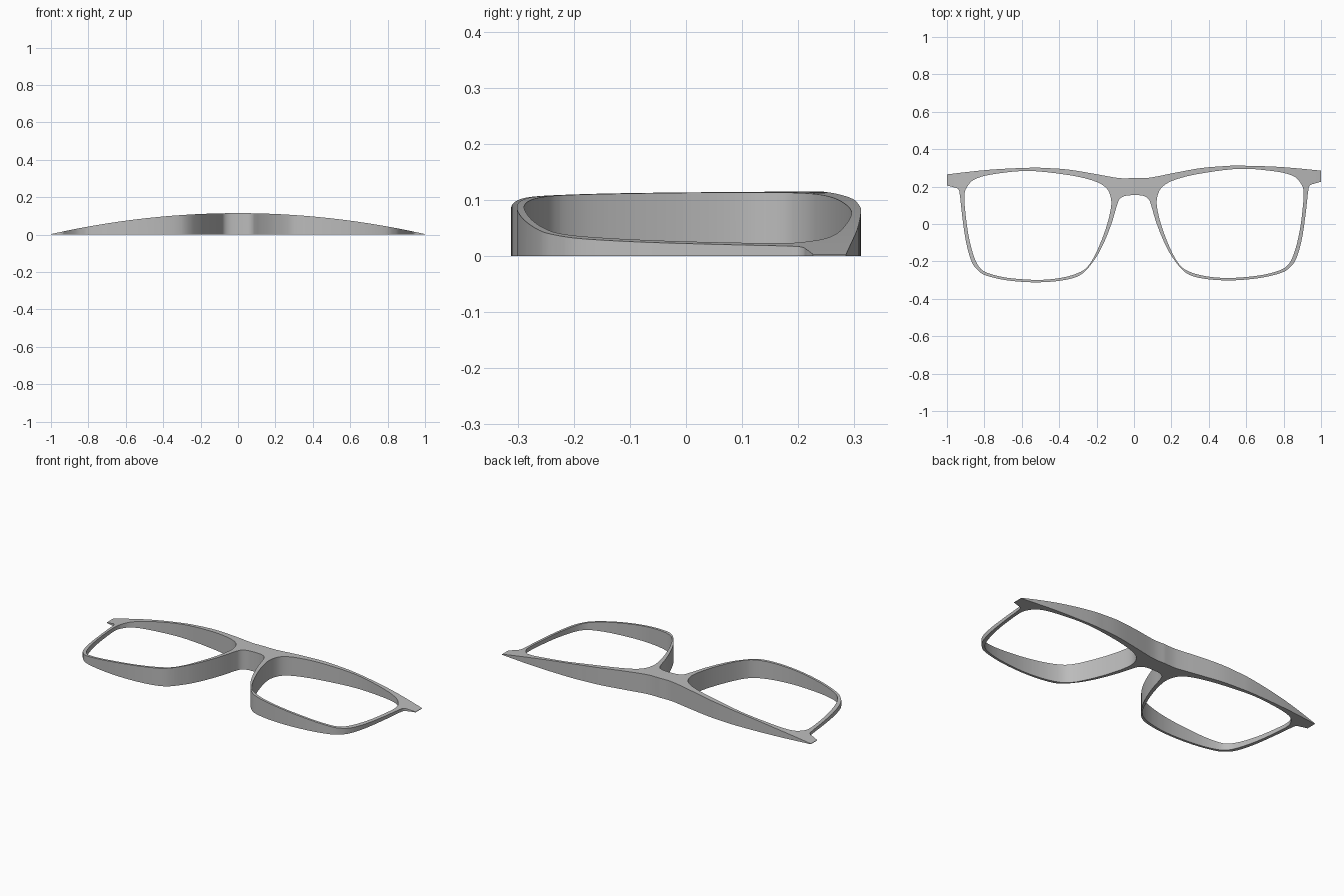
import bpy
import bmesh
from mathutils import Vector

if "Cube" in bpy.data.objects:
    bpy.data.objects.remove(bpy.data.objects["Cube"])

TILT = 0.01      # slight skew of the whole front
CROWN = 0.115    # height at the bridge


def spline(pts, closed=False, steps=5):
    """Smooth curve through the points."""
    p = [Vector(q) for q in pts]
    n = len(p)
    out = []
    for i in range(n if closed else n - 1):
        if closed:
            a, b, c, d = (p[(i + k) % n] for k in (-1, 0, 1, 2))
        else:
            a, b, c, d = (p[min(max(i + k, 0), n - 1)] for k in (-1, 0, 1, 2))
        for s in range(steps):
            t = s / steps
            out.append(0.5 * (2 * b + (c - a) * t + (2 * a - 5 * b + 4 * c - d) * t ** 2
                              + (3 * b - a - 3 * c + d) * t ** 3))
    if not closed:
        out.append(p[-1])
    return out


# Right half of the outline: brow, then hinge tab, rim and nose arch
brow = [(0, .251), (.08, .251), (.217, .276), (.35, .299), (.46, .308), (.56, .311),
        (.78, .302), (1, .28)]
rim = [(1, .221), (.965, .211), (.94, .201), (.931, .168), (.917, .044), (.897, -.087),
       (.868, -.188), (.833, -.236), (.785, -.265), (.67, -.291), (.52, -.302), (.377, -.292),
       (.28, -.261), (.21, -.182), (.163, -.098), (.12, .009), (.093, .099), (.077, .138),
       (.045, .156), (0, .159)]
# Right lens opening
lens = [(.564, .294), (.35, .270), (.217, .238), (.152, .202), (.126, .154), (.123, .095),
        (.147, -.007), (.19, -.12), (.233, -.201), (.281, -.246), (.377, -.277), (.51, -.289),
        (.671, -.277), (.778, -.251), (.826, -.219), (.858, -.154), (.885, -.046),
        (.901, .071), (.907, .167), (.89, .216), (.848, .254), (.75, .279)]


def mirror(pts):
    return [Vector((-q.x, q.y)) for q in reversed(pts)]


half = spline(brow) + spline(rim)
outline = half + mirror(half)[1:-1]
opening = spline(lens, closed=True)
loops = [outline, opening, mirror(opening)]

# Flat plate with two openings
bm = bmesh.new()
for loop in loops:
    vs = [bm.verts.new((q.x, q.y + TILT * q.x, 0)) for q in loop]
    for i, v in enumerate(vs):
        bm.edges.new((v, vs[(i + 1) % len(vs)]))
bmesh.ops.triangle_fill(bm, use_beauty=True, use_dissolve=False, edges=bm.edges[:])

# Strips across the width so the top can bend evenly
for k in range(-19, 20):
    bmesh.ops.bisect_plane(bm, geom=bm.verts[:] + bm.edges[:] + bm.faces[:], dist=1e-5,
                           plane_co=(k * .05, 0, 0), plane_no=(1, 0, 0))

# Centre front to back, then raise the bowed top face
ys = [v.co.y for v in bm.verts]
mid = (min(ys) + max(ys)) / 2
for v in bm.verts:
    v.co.y -= mid
top = bmesh.ops.extrude_face_region(bm, geom=bm.faces[:], use_keep_orig=True)
for v in top["geom"]:
    if isinstance(v, bmesh.types.BMVert):
        v.co.z = .003 + (CROWN - .003) * (1 - v.co.x ** 2)
bmesh.ops.recalc_face_normals(bm, faces=bm.faces[:])

mesh = bpy.data.meshes.new("glasses_front_frame")
bm.to_mesh(mesh)
bm.free()
frame = bpy.data.objects.new("glasses_front_frame", mesh)
bpy.context.collection.objects.link(frame)

grey = bpy.data.materials.new("plain grey")
grey.diffuse_color = (.5, .5, .5, 1)
grey.use_nodes = True
grey.node_tree.nodes["Principled BSDF"].inputs["Base Color"].default_value = grey.diffuse_color
mesh.materials.append(grey)

bpy.context.view_layer.objects.active = frame
frame.select_set(True)
bpy.ops.object.shade_smooth_by_angle(angle=.6)
